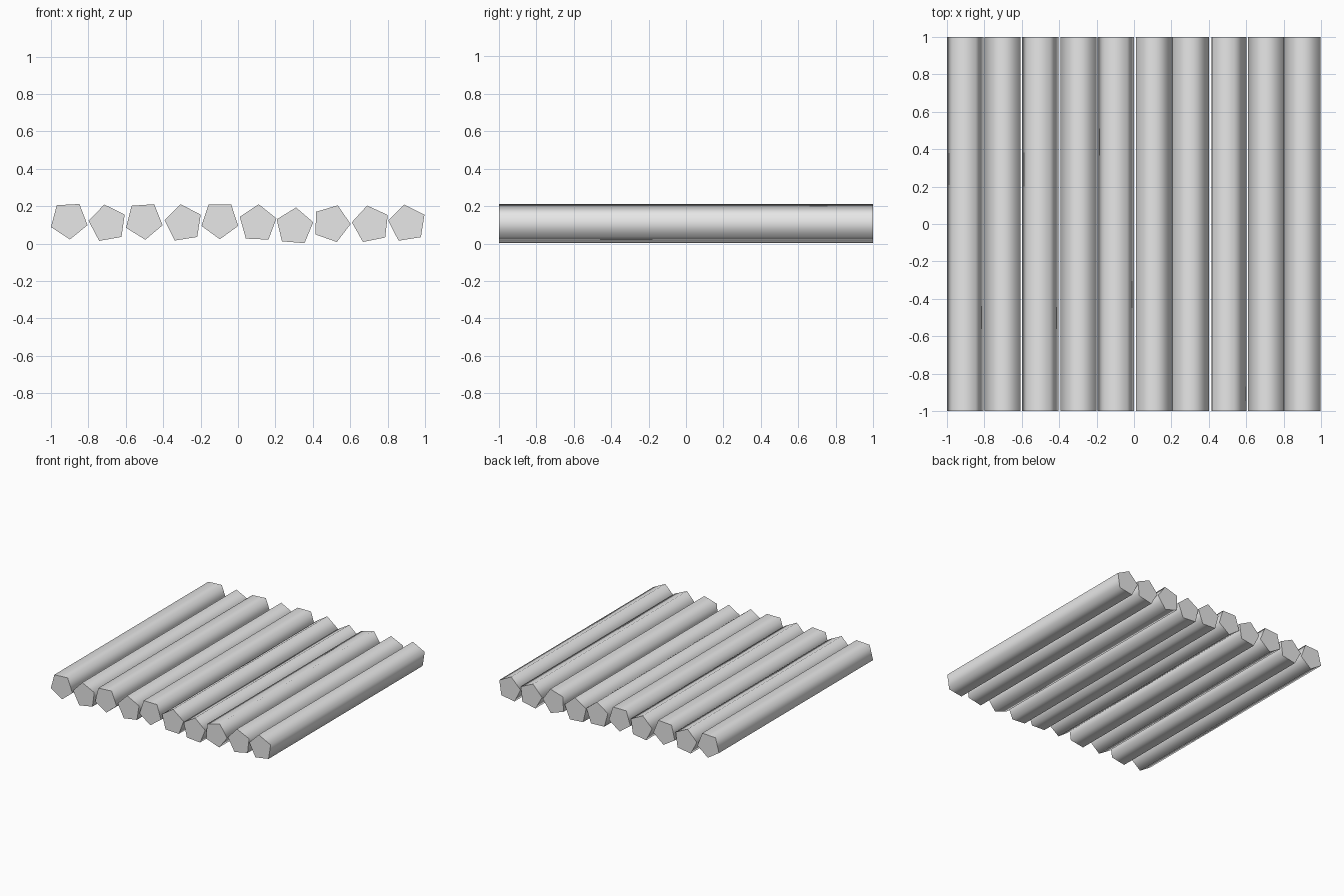
import bpy
from math import radians

cube = bpy.data.objects.get("Cube")
if cube:
    bpy.data.objects.remove(cube, do_unlink=True)

# Single plain grey
grey = bpy.data.materials.new("light_grey")
grey.use_nodes = True
colour = (0.8, 0.8, 0.8, 1.0)
grey.diffuse_color = colour
grey.node_tree.nodes["Principled BSDF"].inputs["Base Color"].default_value = colour

RADIUS = 0.103
LENGTH = 2.0


def add_log(number, x, z, roll):
    """Five-sided log along y; roll turns it counter-clockwise seen from the front."""
    bpy.ops.mesh.primitive_cylinder_add(
        vertices=5, radius=RADIUS, depth=LENGTH, location=(x, 0, z),
        rotation=(radians(90), -radians(roll), 0))
    log = bpy.context.object
    log.name = f"log_{number}"
    log.data.materials.append(grey)
    bpy.ops.object.transform_apply(location=False, rotation=True, scale=False)
    # Rounded sides, crisp end caps
    bpy.ops.object.shade_smooth_by_angle(angle=radians(80))


# Row of logs: centre x, centre z, roll in degrees
logs = [
    (-0.904, 0.125, 39), (-0.697, 0.107, 10), (-0.503, 0.123, 40),
    (-0.291, 0.108, 9), (-0.097, 0.126, 36), (0.106, 0.107, -2.5),
    (0.302, 0.090, -4.5), (0.499, 0.107, 52.5), (0.711, 0.102, 11.5),
    (0.905, 0.107, 9),
]
for number, (x, z, roll) in enumerate(logs, 1):
    add_log(number, x, z, roll)
